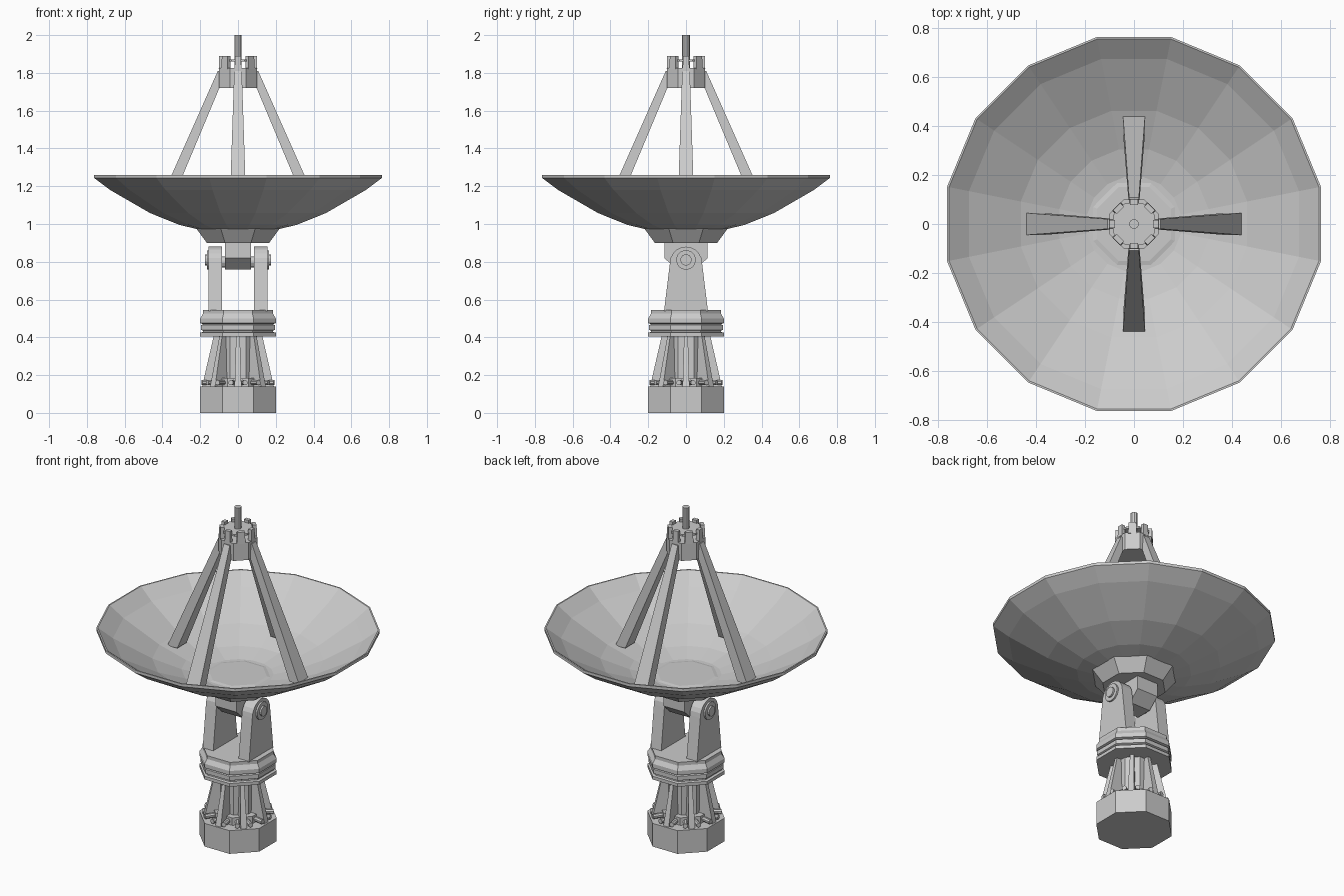
import bpy, math
from math import pi, cos, sin
from mathutils import Matrix, Vector

if "Cube" in bpy.data.objects:
    bpy.data.objects.remove(bpy.data.objects["Cube"])


def mesh(name, verts, faces):
    me = bpy.data.meshes.new(name)
    me.from_pydata(verts, [], faces)
    me.update()
    ob = bpy.data.objects.new(name, me)
    bpy.context.collection.objects.link(ob)
    return ob


def lathe(name, profile, n=8, offset=pi / 8, mat=Matrix()):
    """Spin (flat radius, z) pairs, bottom to top; radius 0 closes to a point."""
    k = 1 / cos(pi / n) if n == 8 else 1
    verts, faces, rings = [], [], []
    for r, z in profile:
        count = n if r > 0 else 1
        rings.append([len(verts) + i for i in range(count)])
        for i in range(count):
            a = offset + 2 * pi * i / n
            verts.append(mat @ Vector((r * k * cos(a), r * k * sin(a), z)))
    for a, b in zip(rings, rings[1:]):
        for i in range(n):
            j = (i + 1) % n
            f = [a[i % len(a)], a[j % len(a)], b[j % len(b)], b[i % len(b)]]
            faces.append(list(dict.fromkeys(f)))
    if len(rings[0]) > 1:
        faces.append(rings[0][::-1])
    if len(rings[-1]) > 1:
        faces.append(rings[-1])
    return mesh(name, verts, faces)


def loft(name, a, b, mat=Matrix()):
    """Bridge two matching outlines and cap both ends."""
    n = len(a)
    faces = [[i, (i + 1) % n, n + (i + 1) % n, n + i] for i in range(n)]
    faces += [list(range(n))[::-1], list(range(n, 2 * n))]
    return mesh(name, [mat @ Vector(p) for p in a + b], faces)


def spin(angle):
    return Matrix.Rotation(angle, 4, 'Z')


def rod(name, r, p, q, n=10, mat=Matrix()):
    p, q = Vector(p), Vector(q)
    d = q - p
    m = mat @ Matrix.Translation(p) @ d.to_track_quat('Z', 'Y').to_matrix().to_4x4()
    return lathe(name, [(r, 0), (r, d.length)], n, pi / n, m)


# Pedestal: octagonal foundation, bolted flange and column
lathe("foundation", [(0.2, 0), (0.2, 0.14)])
lathe("base_flange", [(0.135, 0.14), (0.135, 0.185)])
lathe("column", [(0.1, 0.14), (0.1, 0.41)])

# Tapered fins bracing the column
for i in range(8):
    loft(f"column_fin_{i}",
         [(0.08, -0.018, 0.14), (0.19, -0.018, 0.14), (0.19, 0.018, 0.14), (0.08, 0.018, 0.14)],
         [(0.08, -0.01, 0.41), (0.128, -0.01, 0.41), (0.128, 0.01, 0.41), (0.08, 0.01, 0.41)],
         spin(i * pi / 4))

# Flange bolts
for i in range(16):
    rod(f"flange_bolt_{i}", 0.013, (0.12, 0, 0.16), (0.195, 0, 0.16), 8, spin((i + 0.5) * pi / 8))

# Rotating turntable
lathe("turntable", [(0.2, 0.405), (0.2, 0.425), (0.185, 0.428), (0.185, 0.435), (0.195, 0.44),
                    (0.195, 0.465), (0.185, 0.47), (0.2, 0.475), (0.2, 0.5), (0.185, 0.525),
                    (0.185, 0.545)])

# Yoke arms with rounded heads and pivot caps
arc = [(0.085 * cos(a), 0.795 + 0.085 * sin(a)) for a in [pi * i / 10 for i in range(11)]]
side = [(-0.116, 0.54), (0.116, 0.54)] + arc
for s, label in ((-1, "left"), (1, "right")):
    loft(f"yoke_arm_{label}", [(0.085, y, z) for y, z in side],
         [(0.155, y, z) for y, z in side], spin(0 if s > 0 else pi))
    rod(f"pivot_cap_{label}", 0.052, (s * 0.15, 0, 0.81), (s * 0.165, 0, 0.81), 16)
    rod(f"pivot_bolt_{label}", 0.03, (s * 0.16, 0, 0.81), (s * 0.175, 0, 0.81), 12)

# Elevation block carrying the dish
block = [(-0.115, 0.91), (-0.115, 0.82), (-0.05, 0.76), (0.05, 0.76), (0.115, 0.82), (0.115, 0.91)]
loft("elevation_block", [(-0.07, y, z) for y, z in block], [(0.07, y, z) for y, z in block])
rod("elevation_shaft", 0.03, (-0.12, 0, 0.8), (0.12, 0, 0.8), 12)

# Dish hub and sixteen-sided reflector shell
lathe("dish_hub", [(0.165, 0.9), (0.22, 0.975), (0.15, 0.99)])
lathe("dish", [(0, 0.96), (0.2, 0.968), (0.315, 0.995), (0.475, 1.058), (0.69, 1.18),
               (0.776, 1.243), (0.776, 1.26), (0.768, 1.26), (0.685, 1.197), (0.47, 1.077),
               (0.31, 1.014), (0.195, 0.987), (0, 0.98)], 16, pi / 16)

# Four tapered feed struts
for i in range(4):
    loft(f"feed_strut_{i}",
         [(0.375, -0.045, 1.06), (0.44, -0.045, 1.06), (0.44, 0.045, 1.06), (0.375, 0.045, 1.06)],
         [(0.065, -0.02, 1.8), (0.107, -0.02, 1.81), (0.107, 0.02, 1.81), (0.065, 0.02, 1.8)],
         spin(i * pi / 2))

# Feed housing with a crown of prongs, thin plate and antenna rod
lathe("feed_housing", [(0.1, 1.72), (0.1, 1.825)])
lathe("crown_plate", [(0.085, 1.86), (0.085, 1.872)])
for i in range(8):
    w = 0.018 if i % 2 == 0 else 0.024
    base = [(0.08, -w), (0.102, -w), (0.102, w), (0.08, w)]
    loft(f"crown_prong_{i}", [(x, y, 1.82) for x, y in base],
         [(x - 0.002, y * 0.85, 1.89) for x, y in base], spin(i * pi / 4))
rod("antenna_rod", 0.02, (0, 0, 1.8), (0, 0, 2.0), 10)
